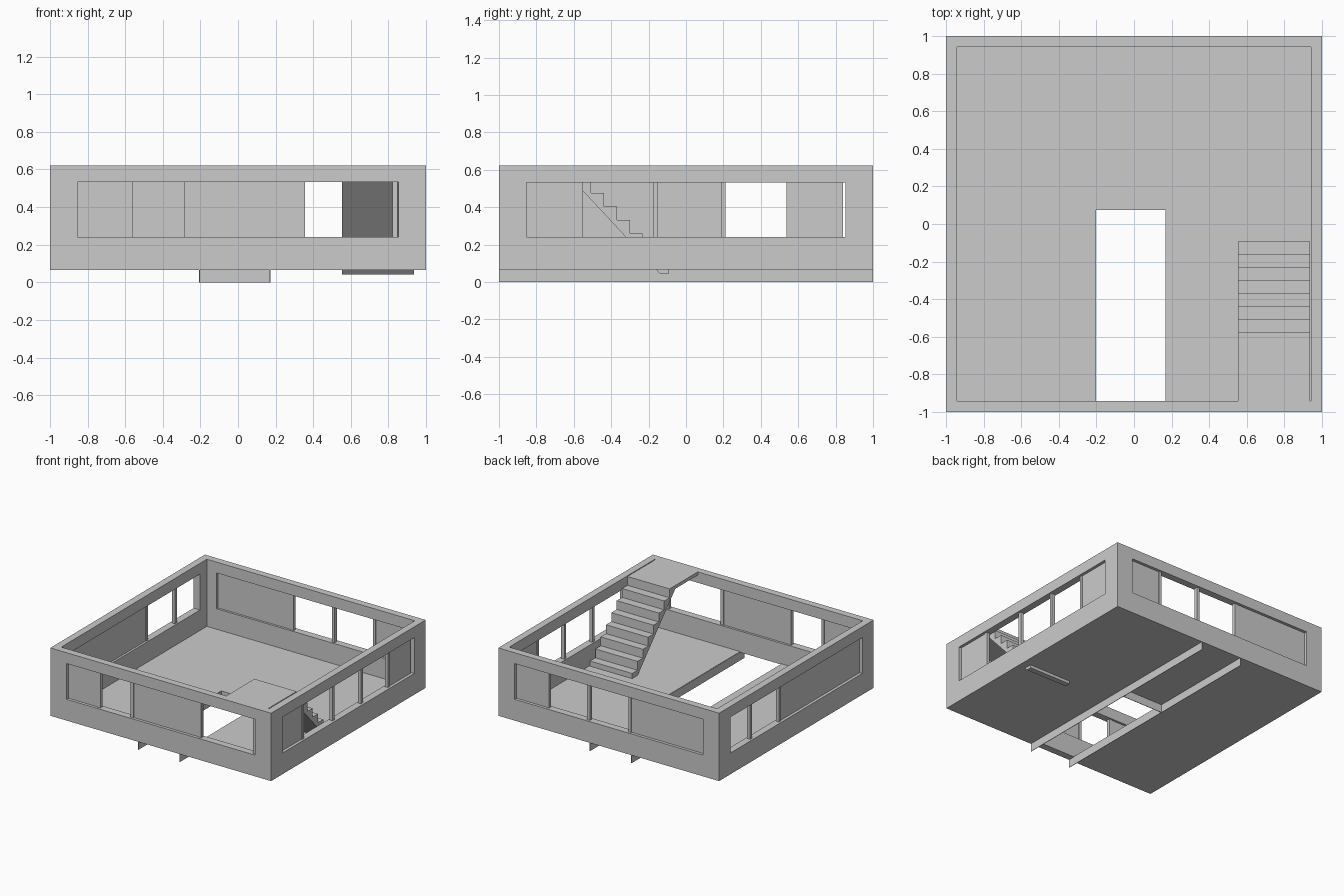
import bpy
import bmesh

if "Cube" in bpy.data.objects:
    bpy.data.objects.remove(bpy.data.objects["Cube"])

Z0, Z1 = 0.066, 0.622      # wall bottom and top
W0, W1 = 0.24, 0.533       # window bottom and top
INNER = 0.942              # inner wall face
WIN = 0.853                # half width of window bands


def box(name, x, y, z, hidden=False):
    bpy.ops.mesh.primitive_cube_add(size=1, location=[(a + b) / 2 for a, b in (x, y, z)])
    ob = bpy.context.object
    ob.name = name
    ob.scale = [b - a for a, b in (x, y, z)]
    bpy.ops.object.transform_apply(location=True, rotation=False, scale=True)
    ob.hide_render = hidden
    return ob


def cut(target, cutter):
    mod = target.modifiers.new("cut", 'BOOLEAN')
    mod.operation = 'DIFFERENCE'
    mod.solver = 'EXACT'
    mod.object = cutter
    bpy.context.view_layer.objects.active = target
    bpy.ops.object.modifier_apply(modifier=mod.name)
    bpy.data.objects.remove(cutter)


# Outer walls: a square ring with a long window band in each side
walls = box("walls", (-1, 1), (-1, 1), (Z0, Z1))
cut(walls, box("room_cutter", (-INNER, INNER), (-INNER, INNER), (-1, 2), True))
cut(walls, box("window_cutter_y", (-WIN, WIN), (-2, 2), (W0, W1), True))
cut(walls, box("window_cutter_x", (-2, 2), (-WIN, WIN), (W0, W1), True))


def fill(side, kind, a, b, half_depth):
    """Place an upright piece from a to b along one wall, midway in its depth."""
    c = 0.968 if side in ("right", "back") else -0.968
    across = (c - half_depth, c + half_depth)
    if side in ("front", "back"):
        box(f"{side}_{kind}", (a, b), across, (W0, W1))
    else:
        box(f"{side}_{kind}", across, (a, b), (W0, W1))


# Solid panels and mullions inside each window band
panels = {
    "front": [(-WIN, -0.56), (-0.285, 0.355)],
    "right": [(-WIN, -0.55), (0.56, 0.84)],
    "back": [(0.555, WIN), (-WIN, -0.165)],
    "left": [(-WIN, 0.2)],
}
mullions = {
    "front": [-0.572, -0.272, 0.342, 0.835],
    "right": [-0.562, -0.165, 0.2, 0.55],
    "back": [0.567, 0.195, -0.177],
    "left": [0.187, 0.56],
}
for side in panels:
    for a, b in panels[side]:
        fill(side, "panel", a, b, 0.008)
    for m in mullions[side]:
        fill(side, "mullion", m - 0.0125, m + 0.0125, 0.014)

# Floor slab with the stairwell opening
floor = box("floor", (-INNER, INNER), (-INNER, INNER), (Z0, Z0 + 0.006))
cut(floor, box("stairwell_cutter", (-0.205, 0.17), (-2, 0.075), (-1, 1), True))

# Thin plates hanging below the floor around the stairwell
for name, x in (("left", -0.205), ("right", 0.17)):
    box(f"stairwell_plate_{name}", (x - 0.002, x + 0.002), (-1, 1), (0, Z0 + 0.003))
box("stairwell_plate_back", (-0.205, 0.17), (0.075, 0.079), (0, Z0 + 0.003))

# Staircase: stepped profile with sloping underside and top landing
RUN, RISE, STEPS = 0.0692, 0.0725, 8
y, z = -0.093, Z1 - RISE * STEPS
profile = [(-0.137, z), (y, z)]
for i in range(STEPS):
    z += RISE
    profile.append((y, z))
    if i < STEPS - 1:
        y -= RUN
        profile.append((y, z))
profile += [(-INNER, Z1), (-INNER, 0.595), (-0.652, 0.595)]

bm = bmesh.new()
face = bm.faces.new([bm.verts.new((0.553, py, pz)) for py, pz in profile])
res = bmesh.ops.extrude_face_region(bm, geom=[face])
moved = [v for v in res["geom"] if isinstance(v, bmesh.types.BMVert)]
bmesh.ops.translate(bm, verts=moved, vec=(0.935 - 0.553, 0, 0))
bmesh.ops.recalc_face_normals(bm, faces=bm.faces)
mesh = bpy.data.meshes.new("staircase")
bm.to_mesh(mesh)
bm.free()
bpy.context.collection.objects.link(bpy.data.objects.new("staircase", mesh))
